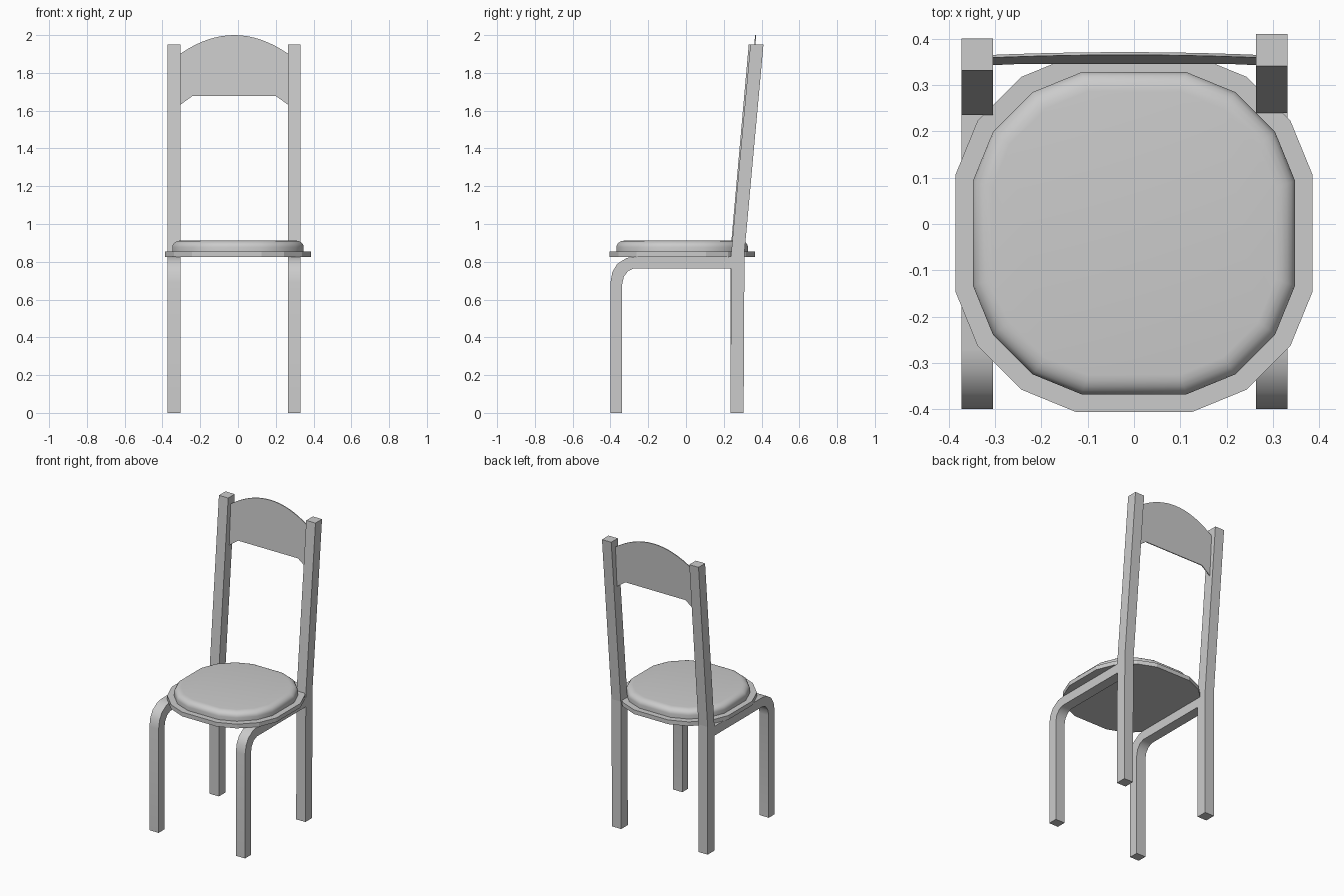
import bpy, math

if "Cube" in bpy.data.objects:
    bpy.data.objects.remove(bpy.data.objects["Cube"])


def make(name, verts, faces, smooth=None):
    me = bpy.data.meshes.new(name)
    me.from_pydata(verts, [], faces)
    ob = bpy.data.objects.new(name, me)
    bpy.context.collection.objects.link(ob)
    bpy.context.view_layer.objects.active = ob
    bpy.ops.object.select_all(action='DESELECT')
    ob.select_set(True)
    # consistent outward normals
    bpy.ops.object.mode_set(mode='EDIT')
    bpy.ops.mesh.select_all(action='SELECT')
    bpy.ops.mesh.normals_make_consistent(inside=False)
    bpy.ops.object.mode_set(mode='OBJECT')
    if smooth:
        bpy.ops.object.shade_smooth_by_angle(angle=math.radians(smooth))
    return ob


def loft(name, rings, smooth=None):
    """Skin a stack of equal-length rings and cap both ends."""
    n = len(rings[0])
    verts = [p for r in rings for p in r]
    faces = [(k * n + i, k * n + (i + 1) % n, (k + 1) * n + (i + 1) % n, (k + 1) * n + i)
             for k in range(len(rings) - 1) for i in range(n)]
    faces += [tuple(range(n)), tuple(range(len(verts) - n, len(verts)))]
    return make(name, verts, faces, smooth)


def seat_ring(half, z):
    """16-sided rounded square."""
    quarter = [(1, -.325), (1, .325), (.876, .628), (.628, .876)]
    pts = []
    for k in range(4):
        c, s = [(1, 0), (0, 1), (-1, 0), (0, -1)][k]
        pts += [(half * (c * x - s * y), half * (s * x + c * y) - .02, z) for x, y in quarter]
    return pts


# Seat board and rounded cushion
loft("seat_board", [seat_ring(.386, .826), seat_ring(.386, .854)])
cushion = [(.348, .853), (.348, .878)]
for i in range(1, 6):
    a = math.radians(18 * i)
    cushion.append((.348 - .042 * (1 - math.cos(a)), .878 + .034 * math.sin(a)))
loft("seat_cushion", [seat_ring(h, z) for h, z in cushion], 40)

# Side profiles (y, z): bent front leg with rail, and raked back leg
front = [(-.40, 0), (-.40, .69), (-.39, .745), (-.365, .788), (-.315, .82), (-.27, .827),
         (.24, .827), (.24, .765), (-.275, .765), (-.307, .751), (-.329, .721), (-.338, .68), (-.338, 0)]
for side, x0, x1, shift in (("left", -.373, -.305, 0), ("right", .264, .332, .009)):
    loft(side + "_front_leg", [[(x, y, z) for y, z in front] for x in (x0, x1)], 35)
    back = [(.235, 0), (.235 + shift * .5, .85), (.332 + shift, 1.95),
            (.401 + shift, 1.95), (.305 + shift * .5, .85), (.305, 0)]
    loft(side + "_back_leg", [[(x, y, z) for y, z in back] for x in (x0, x1)])

# Thin arched backrest panel, leaning with the posts
cx, hw, steps = -.02, .287, 16
outline = [(cx - hw, 1.63), (-.24, 1.678), (.20, 1.678), (cx + hw, 1.63)]
for i in range(steps + 1):
    t = 1 - 2 * i / steps
    outline.append((cx + hw * t, 1.90 + .10 * (1 - t * t)))
loft("backrest", [[(x, .343 + d + (z - 1.63) * .06, z) for x, z in outline] for d in (0, .006)], 30)
